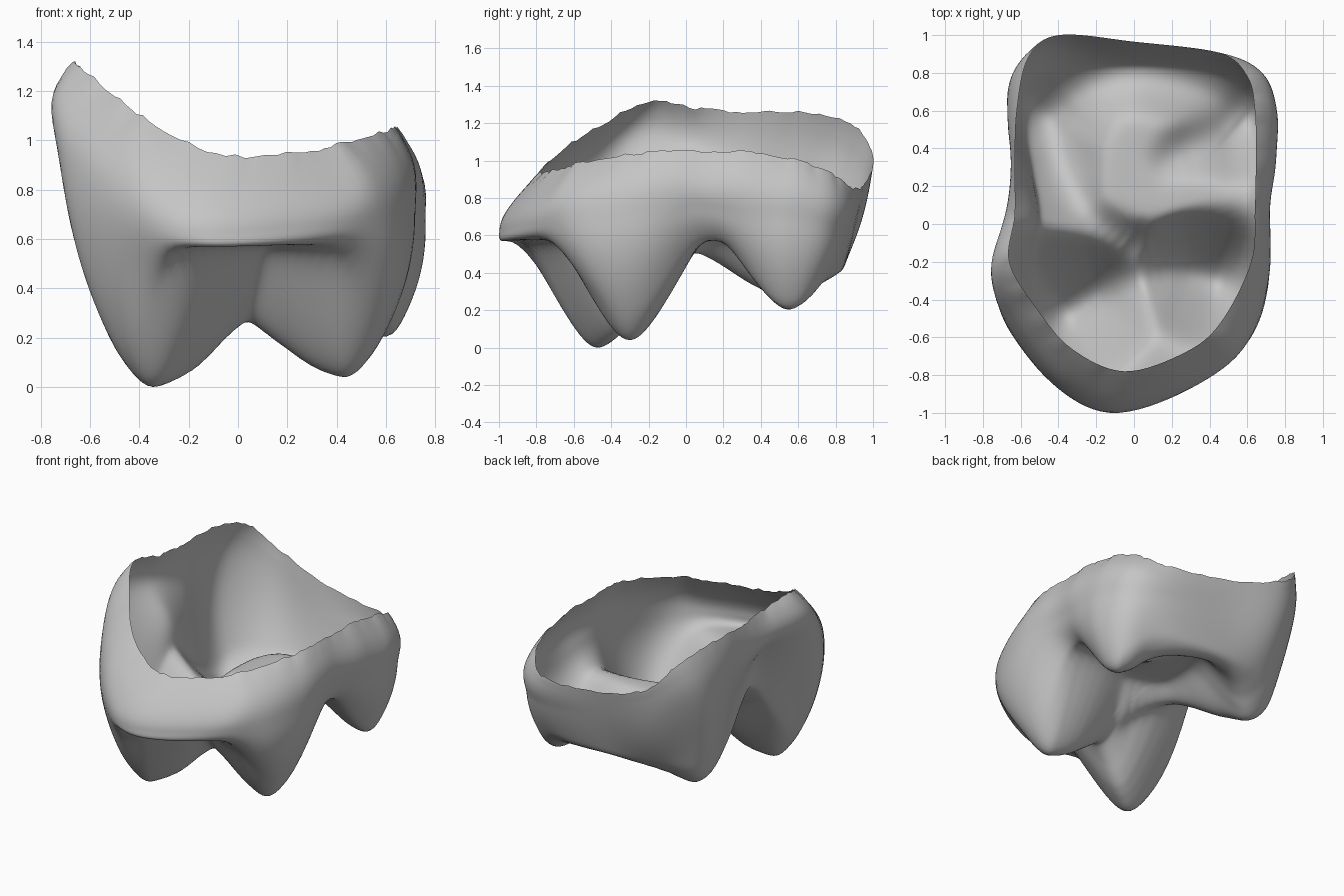
import bpy, bmesh, math, random
from mathutils import Vector

if "Cube" in bpy.data.objects:
    bpy.data.objects.remove(bpy.data.objects["Cube"])

random.seed(4)
SUB = 8            # samples between stations
DISC = 36          # rings on the chewing surface
WALL = 24          # rings on the side wall

# Closed outlines, counterclockwise from the right side
EDGE = [(.60, .13), (.62, .38), (.64, .57), (.60, .68), (.40, .80), (0, .84),
        (-.33, .80), (-.53, .70), (-.57, .52), (-.54, .28), (-.50, .04), (-.53, -.30),
        (-.48, -.52), (-.38, -.72), (-.10, -.93), (.25, -.82), (.50, -.52), (.57, -.27)]
BELLY = [(.70, .08, .75), (.74, .35, .70), (.755, .57, .70), (.68, .77, .65), (.45, .88, .65),
         (0, .93, .72), (-.40, .96, .80), (-.64, .80, .95), (-.67, .55, 1.0), (-.645, .30, 1.0),
         (-.68, .05, 1.08), (-.755, -.25, 1.08), (-.68, -.52, .90), (-.45, -.83, .68),
         (-.13, -1.0, .62), (.30, -.87, .65), (.60, -.63, .68), (.715, -.28, .72)]
RIM = [(.64, .08, 1.05), (.645, .35, 1.045), (.64, .60, 1.0), (.60, .78, .93), (.45, .905, .85),
       (0, .965, .89), (-.40, 1.0, 1.03), (-.56, .88, 1.20), (-.62, .60, 1.26), (-.63, .30, 1.26),
       (-.63, .05, 1.28), (-.66, -.20, 1.315), (-.52, -.44, 1.20), (-.33, -.66, 1.06),
       (-.05, -.78, .94), (.27, -.68, .955), (.46, -.52, 1.0), (.62, -.20, 1.045)]
# Inward flattening of the lower wall and outward swell of the upper wall at each station
PINCH = [0, 0, 0, 0, 0, 0, 0, .02, .03, .06, .10, .09, .04, .02, 0, 0, 0, 0]
SWELL = [.02, .03, .035, .03, .01, 0, 0, .01, .01, .01, .01, .03, .03, .02, .025, .02, .02, .02]


def spline(pts, closed, sub):
    """Catmull-Rom curve through the points."""
    pts = [Vector((*p, 0)[:3]) for p in pts]
    n, out = len(pts), []
    for i in range(n if closed else n - 1):
        idx = [i + j for j in (-1, 0, 1, 2)]
        a, b, c, d = (pts[k % n if closed else max(0, min(n - 1, k))] for k in idx)
        for s in range(sub):
            t = s / sub
            out.append(.5 * (2 * b + (c - a) * t + (2 * a - 5 * b + 4 * c - d) * t * t
                             + (3 * b - a - 3 * c + d) * t ** 3))
    return out if closed else out + [pts[-1]]


# Crest lines joining the cusps on the underside, with the slope of their sides
CRESTS = [(slope, spline(line, False, 3)) for slope, line in [
    (1.9, [(-.34, -.47, .0), (-.22, -.40, .06), (-.1, -.34, .18), (.04, -.29, .27),
           (.2, -.27, .17), (.33, -.28, .08), (.43, -.30, .04)]),
    (1.7, [(-.45, .56, .26), (-.41, .39, .33), (-.33, .20, .45), (-.24, .05, .51),
           (-.10, -.09, .45), (.04, -.22, .32)]),
    (1.6, [(.58, .55, .22), (.48, .63, .30), (.30, .73, .36), (0, .79, .40),
           (-.25, .72, .36), (-.45, .56, .26)]),
    (1.6, [(.58, .55, .22), (.40, .46, .38), (.20, .35, .52)]),
]]


def crest_height(x, y, slope, line):
    best = 9.0
    for a, b in zip(line, line[1:]):
        ux, uy, px, py = b.x - a.x, b.y - a.y, x - a.x, y - a.y
        t = max(0, min(1, (px * ux + py * uy) / (ux * ux + uy * uy)))
        d = math.hypot(px - ux * t, py - uy * t)
        best = min(best, a.z + (b.z - a.z) * t + math.hypot(slope * d, .21) - .21)
    return best


def height(x, y):
    """Smooth minimum of the valley floor and all crests."""
    k = .025
    floor = .58 + .3 * math.exp(-((x + .58) ** 2 + (y - .02) ** 2) / .05)
    hs = [floor] + [crest_height(x, y, s, c) for s, c in CRESTS]
    return -k * math.log(sum(math.exp(-h / k) for h in hs))


edge, belly, rim = (spline(o, True, SUB) for o in (EDGE, BELLY, RIM))
pinch, swell = ([p.x for p in spline([(v, 0) for v in o], True, SUB)] for o in (PINCH, SWELL))
N = len(edge)
for p in edge:
    p.z = height(p.x, p.y)
for p in rim:                       # ragged upper margin
    p.z += random.uniform(-.008, .008)

bm = bmesh.new()
c = Vector((.03, -.05, 0))
centre = bm.verts.new((c.x, c.y, height(c.x, c.y)))
rings = []

# Chewing surface
for r in range(1, DISC + 1):
    row = []
    for p in edge:
        q = c.lerp(p, r / DISC)
        row.append(bm.verts.new((q.x, q.y, height(q.x, q.y))))
    rings.append(row)

# Side wall, a curve through edge, belly and rim
for r in range(1, WALL + 1):
    t, row = r / WALL, []
    for e, b, m, w, s in zip(edge, belly, rim, pinch, swell):
        d1, d2 = (b - e).length, (m - b).length
        k = max(.45, min(.7, d1 / (d1 + d2)))
        q = (e * ((t - k) * (t - 1) / k) + b * (t * (t - 1) / (k * (k - 1)))
             + m * (t * (t - k) / (1 - k)))
        inward = Vector((-b.x, -b.y, 0)).normalized()
        if t < k:
            q += inward * w * math.sin(math.pi * t / k)
        else:
            q -= inward * s * math.sin(math.pi * (t - k) / (1 - k))
        row.append(bm.verts.new(q))
    rings.append(row)

for i in range(N):
    j = (i + 1) % N
    bm.faces.new((centre, rings[0][j], rings[0][i]))
    for a, b in zip(rings, rings[1:]):
        bm.faces.new((a[i], a[j], b[j], b[i]))

# Soften the turn from wall to chewing surface, leaving the margin alone
for _ in range(4):
    bmesh.ops.smooth_vert(bm, verts=[v for row in rings[4:-2] for v in row], factor=.5,
                          use_axis_x=True, use_axis_y=True, use_axis_z=True)
low = min(v.co.z for v in bm.verts)
for v in bm.verts:                  # rest the cusps on the ground, keeping the rim height
    v.co.z -= low * max(0, 1 - v.co.z / .9)

for f in bm.faces:
    f.smooth = True
mesh = bpy.data.meshes.new("tooth_crown")
bm.to_mesh(mesh)
bm.free()
crown = bpy.data.objects.new("tooth_crown", mesh)
bpy.context.collection.objects.link(crown)

mat = bpy.data.materials.new("plain grey")
mat.diffuse_color = (.56, .56, .56, 1)
mat.use_nodes = True
mat.node_tree.nodes["Principled BSDF"].inputs["Base Color"].default_value = mat.diffuse_color
mesh.materials.append(mat)
